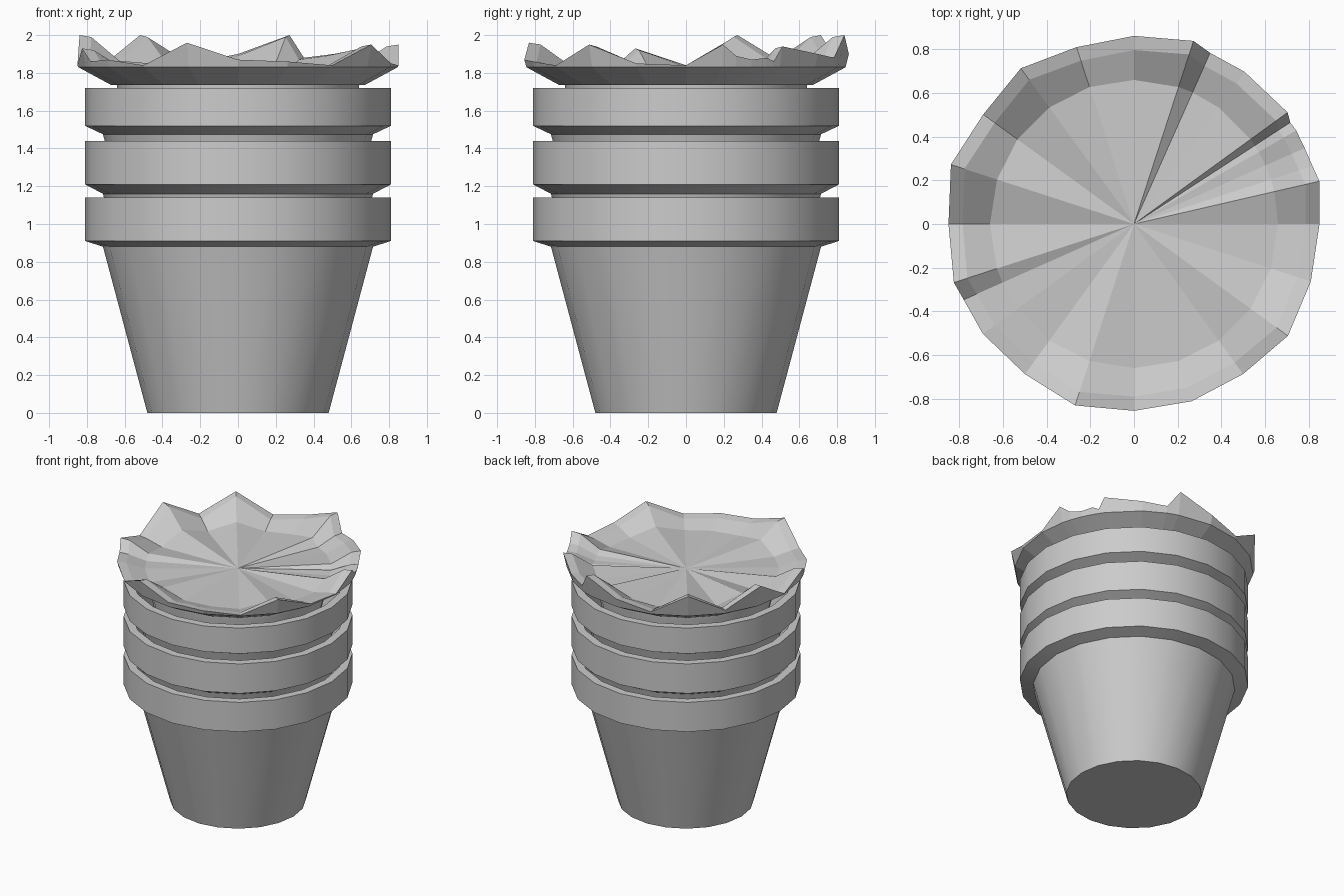
import bpy, bmesh
from math import sin, cos, radians, tau

if "Cube" in bpy.data.objects:
    bpy.data.objects.remove(bpy.data.objects["Cube"])

SIDES = 20

def finish(name, bm, smooth):
    bmesh.ops.recalc_face_normals(bm, faces=bm.faces[:])
    me = bpy.data.meshes.new(name)
    bm.to_mesh(me)
    bm.free()
    ob = bpy.data.objects.new(name, me)
    bpy.context.collection.objects.link(ob)
    if smooth:
        bpy.ops.object.select_all(action='DESELECT')
        ob.select_set(True)
        bpy.context.view_layer.objects.active = ob
        bpy.ops.object.shade_smooth_by_angle(angle=radians(25))
    return ob

def skin(bm, rings):
    # bridge successive rings with quads
    for a, b in zip(rings, rings[1:]):
        n = len(a)
        for i in range(n):
            j = (i + 1) % n
            bm.faces.new((a[i], a[j], b[j], b[i]))

def pot(name, profile):
    # closed lathe with a flat outer bottom and a flat inner floor
    bm = bmesh.new()
    rings = [[bm.verts.new((r * cos(tau * i / SIDES), r * sin(tau * i / SIDES), z))
              for i in range(SIDES)] for r, z in profile]
    skin(bm, rings)
    bm.faces.new(rings[0])
    bm.faces.new(rings[-1])
    return finish(name, bm, True)

# three nested pots: base, neck, lip bottom, lip top heights
levels = [("bottom_pot", 0.0, 0.88, 0.91, 1.14),
          ("middle_pot", 0.29, 1.16, 1.21, 1.44),
          ("upper_pot", 0.58, 1.475, 1.52, 1.72)]
for name, base, neck, lip, top in levels:
    pot(name, [(0.48, base), (0.715, neck), (0.81, lip), (0.81, top),
               (0.75, top), (0.66, neck), (0.45, base + 0.06)])

# top pot body sunk into the stack
pot("top_pot_body", [(0.44, 0.86), (0.64, 1.70), (0.64, 1.75), (0.60, 1.75)])

# broken rim: (angle, height) round the edge
edge = [(0, 1.84), (13, 1.95), (18, 1.89), (24, 1.87), (30, 1.88), (33, 1.86),
        (36, 1.94), (54, 1.90), (66, 1.88), (72, 2.0), (90, 1.90), (108, 1.85),
        (126, 2.0), (144, 1.86), (162, 2.0), (180, 1.84), (198, 1.93),
        (204, 1.86), (216, 1.87), (234, 1.84), (252, 1.96), (270, 1.87),
        (288, 1.86), (306, 1.84), (324, 1.95), (342, 1.85)]
bm = bmesh.new()
rings = [[] for _ in range(5)]
for a, z in edge:
    c, s = cos(radians(a)), sin(radians(a))
    r = 0.85 + 0.2 * (z - 1.84)
    section = [(0.67, 1.735), (0.845, 1.83), (r, z),
               (r - 0.065, z - 0.01), (0.66, 1.80 + 0.4 * (z - 1.84))]
    for ring, (rr, zz) in zip(rings, section):
        ring.append(bm.verts.new((rr * c, rr * s, zz)))
skin(bm, rings)
bm.faces.new(rings[0])
# fill inside the broken rim
mid = bm.verts.new((0, 0, 1.81))
floor = rings[-1]
for i in range(len(floor)):
    bm.faces.new((floor[i], floor[(i + 1) % len(floor)], mid))
finish("broken_rim", bm, False)
